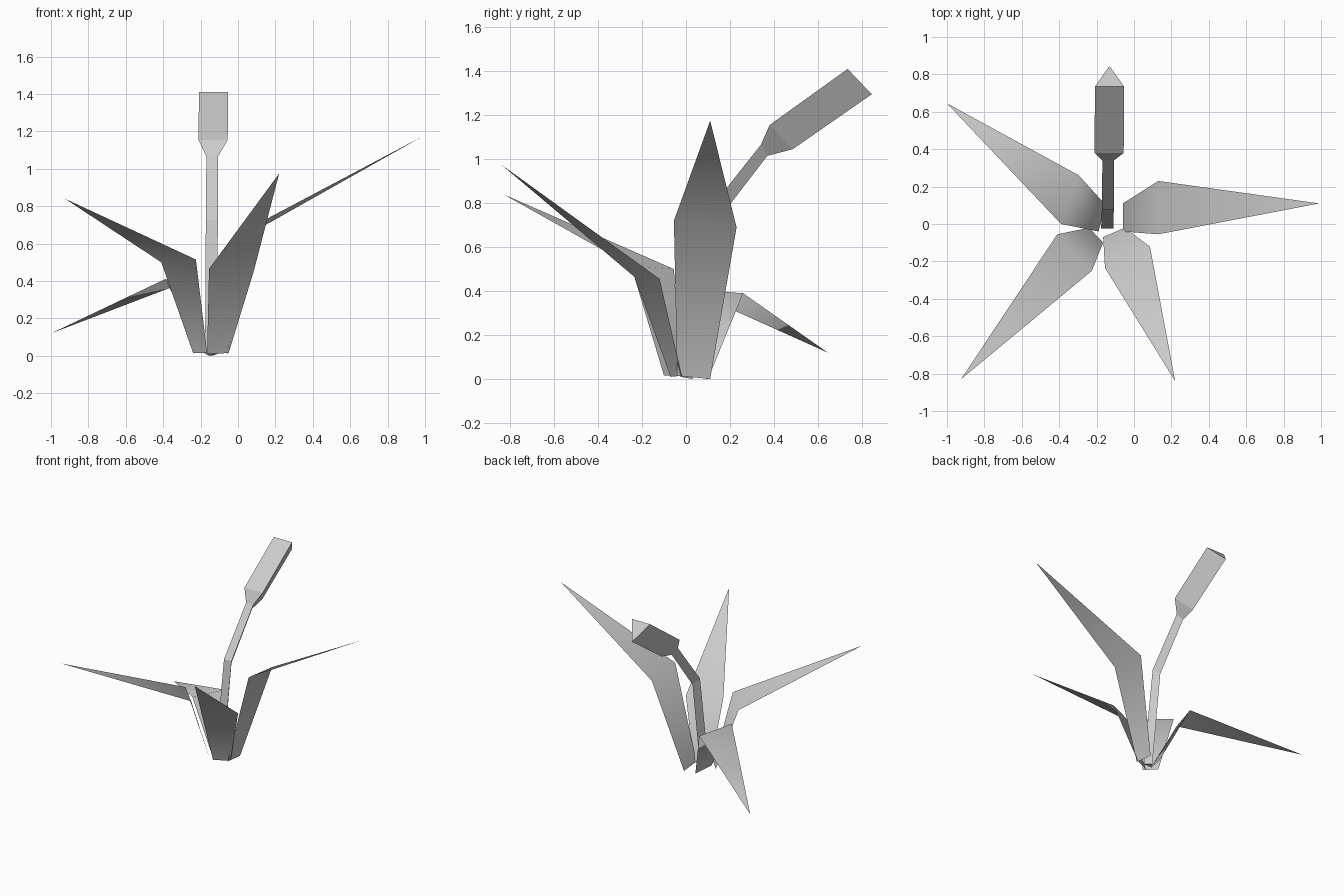
import bpy


def make_object(name, verts, faces, smooth):
    mesh = bpy.data.meshes.new(name)
    mesh.from_pydata(verts, [], faces)
    mesh.update()
    for p in mesh.polygons:
        p.use_smooth = smooth
    obj = bpy.data.objects.new(name, mesh)
    bpy.context.collection.objects.link(obj)
    return obj


def leaf(name, base_l, base_r, mid_r, mid_l, tip):
    # thin folded sheet: upright quad, then a pointed blade
    make_object(name, [base_l, base_r, mid_r, mid_l, tip],
                [(0, 1, 2, 3), (3, 2, 4)], True)


# Four leaves around the stalk
leaf("right_leaf", (-0.06, 0.11, 0.0), (-0.06, -0.04, 0.015),
     (0.13, -0.055, 0.72), (0.13, 0.23, 0.69), (0.99, 0.11, 1.175))
leaf("back_left_leaf", (-0.19, -0.04, 0.02), (-0.15, 0.10, 0.0),
     (-0.295, 0.26, 0.39), (-0.39, 0.0, 0.41), (-1.0, 0.645, 0.12))
leaf("front_left_leaf", (-0.165, -0.10, 0.015), (-0.24, -0.02, 0.015),
     (-0.41, -0.055, 0.50), (-0.225, -0.25, 0.515), (-0.925, -0.83, 0.84))
leaf("front_right_leaf", (-0.05, -0.02, 0.015), (-0.165, -0.07, 0.01),
     (-0.155, -0.235, 0.465), (0.085, -0.12, 0.455), (0.22, -0.84, 0.975))

# Triangular flower stalk: centre x, half width, front edge y z, back point y z
rings = [
    (-0.143, 0.033, -0.025, 0.01, 0.03, 0.0),
    (-0.140, 0.032, 0.075, 0.73, 0.12, 0.69),
    (-0.138, 0.031, 0.34, 1.065, 0.37, 1.015),
    (-0.133, 0.078, 0.38, 1.155, 0.485, 1.045),
    (-0.131, 0.078, 0.735, 1.41, 0.845, 1.295),
]


def tube(name, sections):
    verts, faces = [], []
    for cx, hw, fy, fz, by, bz in sections:
        verts += [(cx - hw, fy, fz), (cx + hw, fy, fz), (cx, by, bz)]
    n = len(sections)
    for r in range(n - 1):
        for i in range(3):
            a, b = 3 * r + i, 3 * r + (i + 1) % 3
            faces.append((a, b, b + 3, a + 3))
    faces.append((2, 1, 0))
    faces.append((3 * n - 3, 3 * n - 2, 3 * n - 1))
    make_object(name, verts, faces, False)


tube("flower_stalk", rings)
